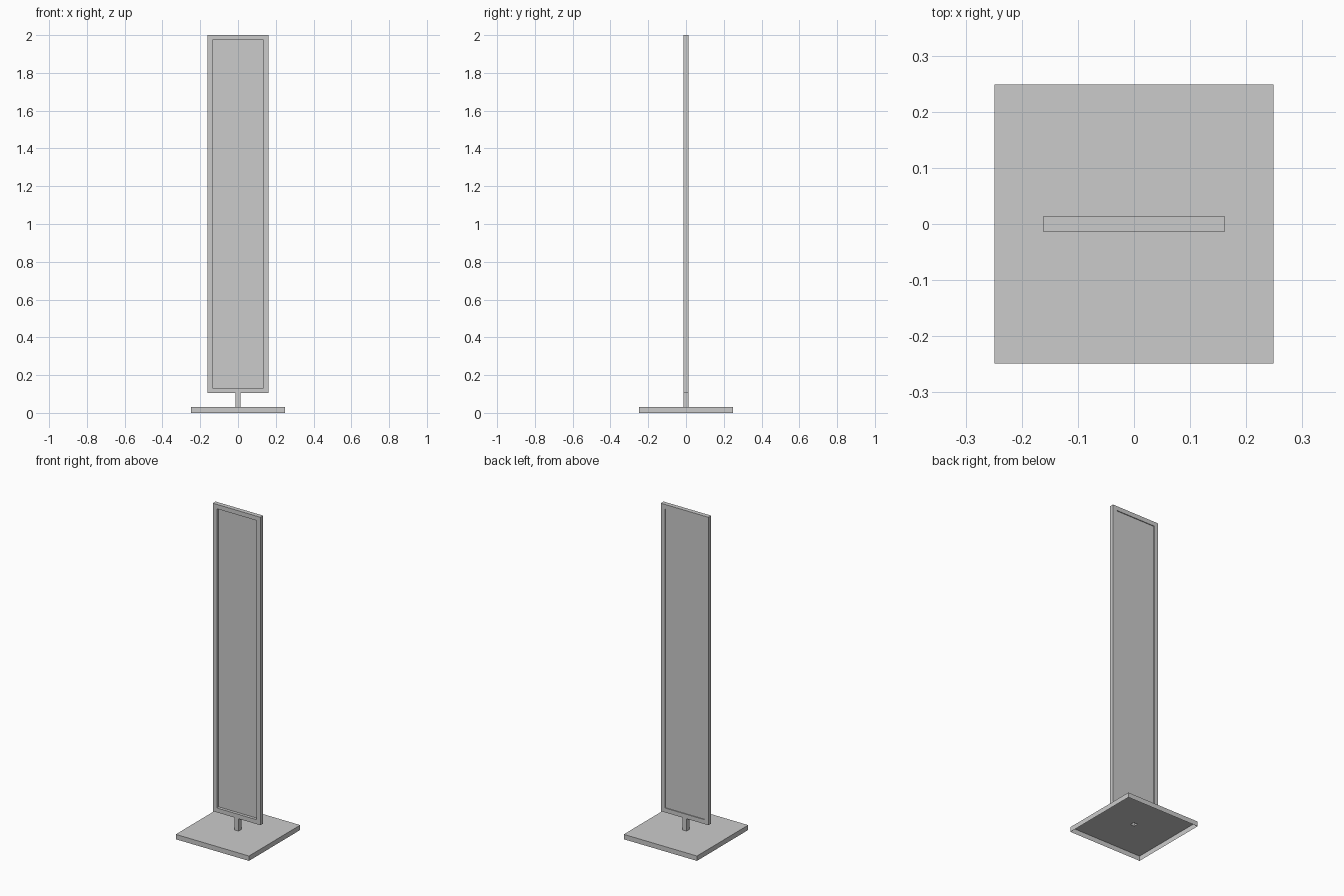
import bpy, bmesh
from mathutils import Vector, Matrix

if "Cube" in bpy.data.objects:
    bpy.data.objects.remove(bpy.data.objects["Cube"])

BAR = 0.027          # thickness of the frame bars and the post


def box(lo, hi):
    """Return a bmesh box spanning two corners."""
    lo, hi = Vector(lo), Vector(hi)
    bm = bmesh.new()
    mat = Matrix.Translation((lo + hi) / 2) @ Matrix.Diagonal((*(hi - lo), 1))
    bmesh.ops.create_cube(bm, size=1, matrix=mat)
    bm.normal_update()
    return bm


def face(bm, direction):
    """Find the face pointing in a direction."""
    return max(bm.faces, key=lambda f: f.normal.dot(Vector(direction)))


def delete(bm, faces):
    bmesh.ops.delete(bm, geom=faces, context='FACES')


def finish(bm, name):
    mesh = bpy.data.meshes.new(name)
    bm.to_mesh(mesh)
    bm.free()
    obj = bpy.data.objects.new(name, mesh)
    bpy.context.collection.objects.link(obj)
    return obj


# base: shallow open-bottomed tray with a square hole for the post
half = 0.249
bm = box((-half, -half, 0), (half, half, 0.03))
top, bottom = face(bm, (0, 0, 1)), face(bm, (0, 0, -1))
bmesh.ops.inset_region(bm, faces=[top], thickness=half - BAR / 2, use_even_offset=True)
delete(bm, [top, bottom])
finish(bm, "base")

# post: open square tube between base and frame
bm = box((-BAR / 2, -BAR / 2, 0.03), (BAR / 2, BAR / 2, 0.106))
delete(bm, [face(bm, (0, 0, 1)), face(bm, (0, 0, -1))])
finish(bm, "post")

# display panel: framed board, deep recess in front, shallow one behind
bm = box((-0.162, -BAR / 2, 0.106), (0.162, BAR / 2, 2.0))
sides = [(face(bm, (0, -1, 0)), 0.018), (face(bm, (0, 1, 0)), -0.005)]
for f, shift in sides:
    bmesh.ops.inset_region(bm, faces=[f], thickness=BAR, use_even_offset=True)
    inner = bmesh.ops.extrude_discrete_faces(bm, faces=[f])['faces'][0]
    bmesh.ops.translate(bm, verts=inner.verts, vec=(0, shift, 0))
bmesh.ops.recalc_face_normals(bm, faces=bm.faces)
finish(bm, "framed_panel")
